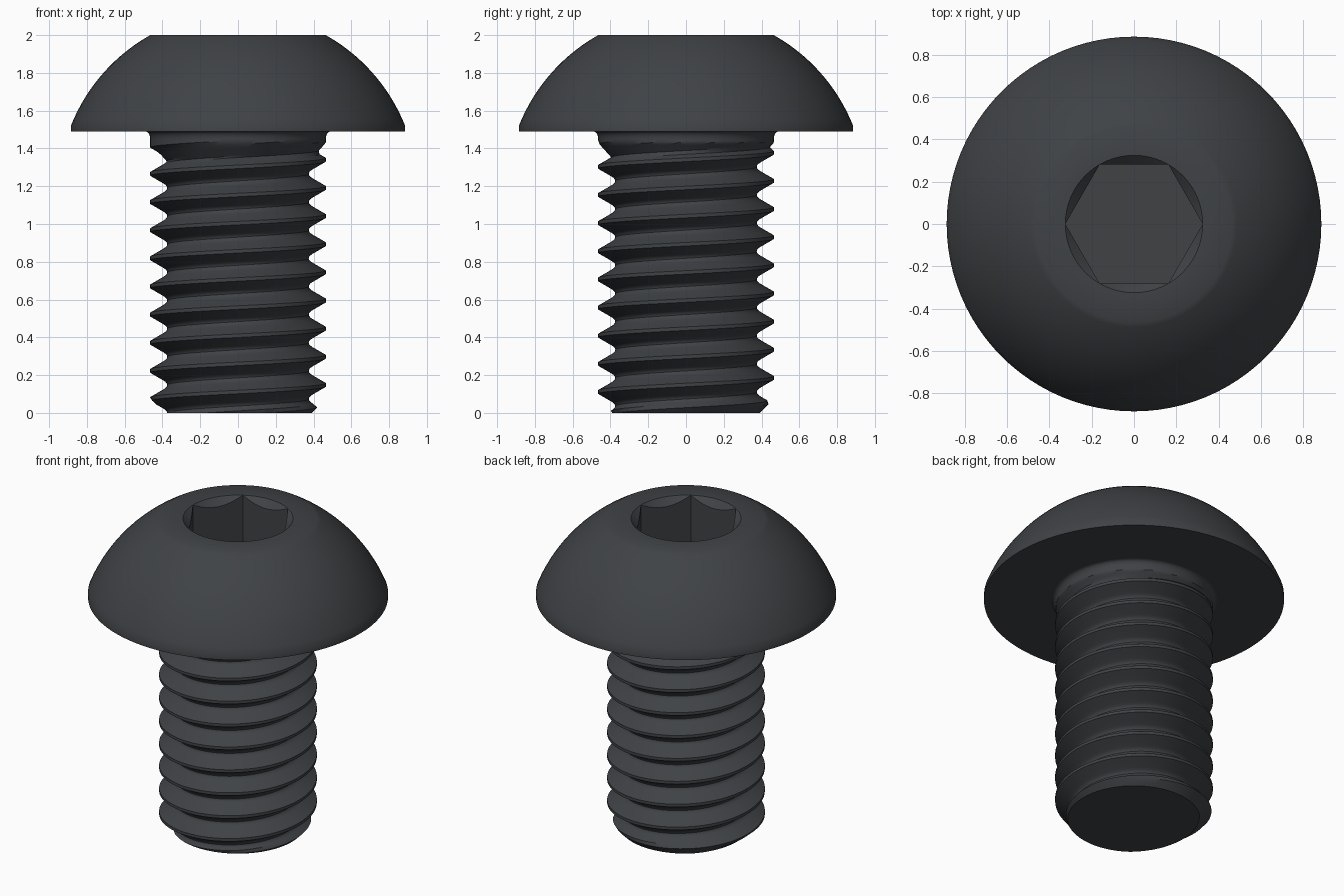
import bpy, bmesh
from math import cos, sin, pi, sqrt, radians

if "Cube" in bpy.data.objects:
    bpy.data.objects.remove(bpy.data.objects["Cube"])

N = 96                      # columns around the axis
P = 0.149                   # thread pitch
R = 0.465                   # thread outer radius
NECK, UNDER, TOP = 1.45, 1.49, 2.0

mat = bpy.data.materials.new("dark_steel")
mat.diffuse_color = (0.05, 0.055, 0.06, 1)
mat.use_nodes = True
mat.node_tree.nodes["Principled BSDF"].inputs["Base Color"].default_value = mat.diffuse_color


def lathe(name, column):
    """Sweep column(angle) -> [(r, z), ...] around z and weld it."""
    bm = bmesh.new()
    cols = []
    for i in range(N + 1):
        a = 2 * pi * i / N
        cols.append([bm.verts.new((r * cos(a), r * sin(a), z)) for r, z in column(a)])
    for c, d in zip(cols, cols[1:]):
        for j in range(len(c) - 1):
            bm.faces.new((c[j], d[j], d[j + 1], c[j + 1]))
    bmesh.ops.remove_doubles(bm, verts=bm.verts, dist=1e-5)
    bmesh.ops.recalc_face_normals(bm, faces=bm.faces)
    me = bpy.data.meshes.new(name)
    bm.to_mesh(me)
    bm.free()
    me.materials.append(mat)
    ob = bpy.data.objects.new(name, me)
    bpy.context.collection.objects.link(ob)
    bpy.ops.object.select_all(action='DESELECT')
    ob.select_set(True)
    bpy.context.view_layer.objects.active = ob
    bpy.ops.object.shade_smooth_by_angle(angle=radians(30))
    return ob


# Threaded shank: helical rows, clipped by the tip chamfer and the runout
def thread_radius(a, z):
    d = (z - 0.148 - P * a / (2 * pi)) % P
    t = min(d, P - d)
    u = P / 2 - t
    if t <= 0.0093:
        depth = 0
    elif u < 0.0258:
        depth = 0.0905 - 33.5 * u * u       # rounded root
    else:
        depth = (t - 0.0093) * 1.73         # 60 degree flanks
    depth = min(depth, max(0, (1.43 - z) * 0.9))
    return min(R - depth, 0.39 + z)


ROWS = (-0.0093, 0.0093, 0.029, 0.0487, 0.0565, 0.0655, 0.0745,
        0.0835, 0.0925, 0.1003, 0.12)


def shank_column(a):
    pts = [(0, 0)]
    for k in range(12):
        for o in ROWS:
            z = 0.148 + P * (k - 2 + a / (2 * pi)) + o
            z = min(max(z, 0), NECK)
            pts.append((thread_radius(a, z), z))
    # fillet under the head
    for i in range(1, 6):
        b = i / 5 * pi / 2
        pts.append((R + 0.025 * (1 - cos(b)), NECK + (UNDER - NECK) * sin(b)))
    return pts


# Domed head with a chamfered hexagonal socket
FLAT = 0.281
RIM = FLAT / cos(pi / 6)
CZ = 1.169                   # centre height of the dome sphere


def head_column(a):
    pts = [(R + 0.025, UNDER), (0.885, UNDER)]
    for i in range(17):
        z = 1.52 + (TOP - 1.52) * (1 - (1 - i / 16) ** 1.3)
        pts.append((sqrt(0.906 - (z - CZ) ** 2), z))
    h = FLAT / cos(a % (pi / 3) - pi / 6)
    pts += [(RIM, TOP), (h, TOP - (RIM - h)), (h, 1.68), (0, 1.68)]
    return pts


lathe("threaded_shank", shank_column)
lathe("socket_head", head_column)
